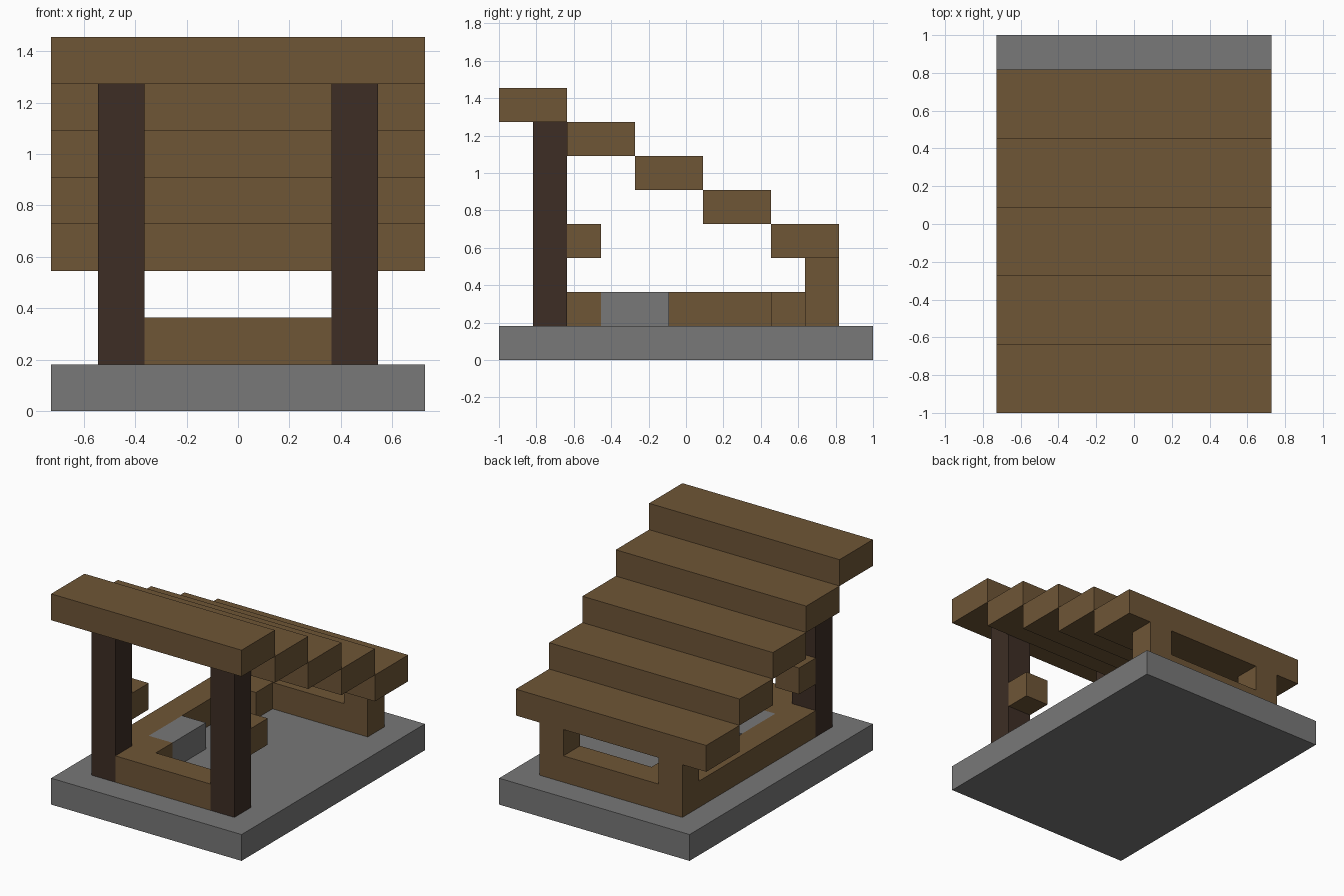
import bpy
import bmesh

cube = bpy.data.objects.get("Cube")
if cube:
    bpy.data.objects.remove(cube, do_unlink=True)

U = 2 / 11  # one building block


def material(name, rgb):
    mat = bpy.data.materials.new(name)
    mat.use_nodes = True
    mat.diffuse_color = (*rgb, 1)
    bsdf = next(n for n in mat.node_tree.nodes if n.type == "BSDF_PRINCIPLED")
    bsdf.inputs["Base Color"].default_value = (*rgb, 1)
    return mat


PLANK = material("brown planks", (0.158, 0.092, 0.037))
LOG = material("dark wood", (0.047, 0.027, 0.018))
STONE = material("grey stone", (0.188, 0.188, 0.188))


def prism(name, outline, z0, z1, mat):
    """Extrude a plan outline, given in blocks, from z0 up to z1."""
    bm = bmesh.new()
    face = bm.faces.new([bm.verts.new((x * U, y * U, z0 * U)) for x, y in outline])
    new = bmesh.ops.extrude_face_region(bm, geom=[face])["geom"]
    top = [g for g in new if isinstance(g, bmesh.types.BMVert)]
    bmesh.ops.translate(bm, verts=top, vec=(0, 0, (z1 - z0) * U))
    bmesh.ops.recalc_face_normals(bm, faces=bm.faces)
    mesh = bpy.data.meshes.new(name)
    bm.to_mesh(mesh)
    bm.free()
    mesh.materials.append(mat)
    obj = bpy.data.objects.new(name, mesh)
    bpy.context.collection.objects.link(obj)
    return obj


def box(name, x, y, z, mat):
    outline = [(x[0], y[0]), (x[1], y[0]), (x[1], y[1]), (x[0], y[1])]
    return prism(name, outline, z[0], z[1], mat)


# Stone slab underneath
box("base", (-4, 4), (-5.5, 5.5), (0, 1), STONE)

# Low frame, open on one side, wrapped around a stone block
frame = [(-2, -4.5), (2, -4.5), (2, -3.5), (-1, -3.5), (-1, -2.5), (-2, -2.5),
         (-2, 2.5), (-1, 2.5), (-1, 3.5), (3, 3.5), (3, 4.5), (-3, 4.5),
         (-3, -3.5), (-2, -3.5)]
prism("floor_frame", frame, 1, 2, PLANK)
box("stone_block", (-2, -1), (-2.5, -0.5), (1, 2), STONE)

# Front posts, their brackets and the short back pillars
for side, x in (("right", (-3, -2)), ("left", (2, 3))):
    box(f"{side}_front_post", x, (-4.5, -3.5), (1, 7), LOG)
    box(f"{side}_bracket", x, (-3.5, -2.5), (3, 4), PLANK)
    box(f"{side}_back_pillar", x, (3.5, 4.5), (2, 3), PLANK)

# Stepped roof, falling towards the back
for i in range(5):
    y = -5.5 + 2 * i
    box(f"roof_step_{i + 1}", (-4, 4), (y, y + 2), (7 - i, 8 - i), PLANK)
